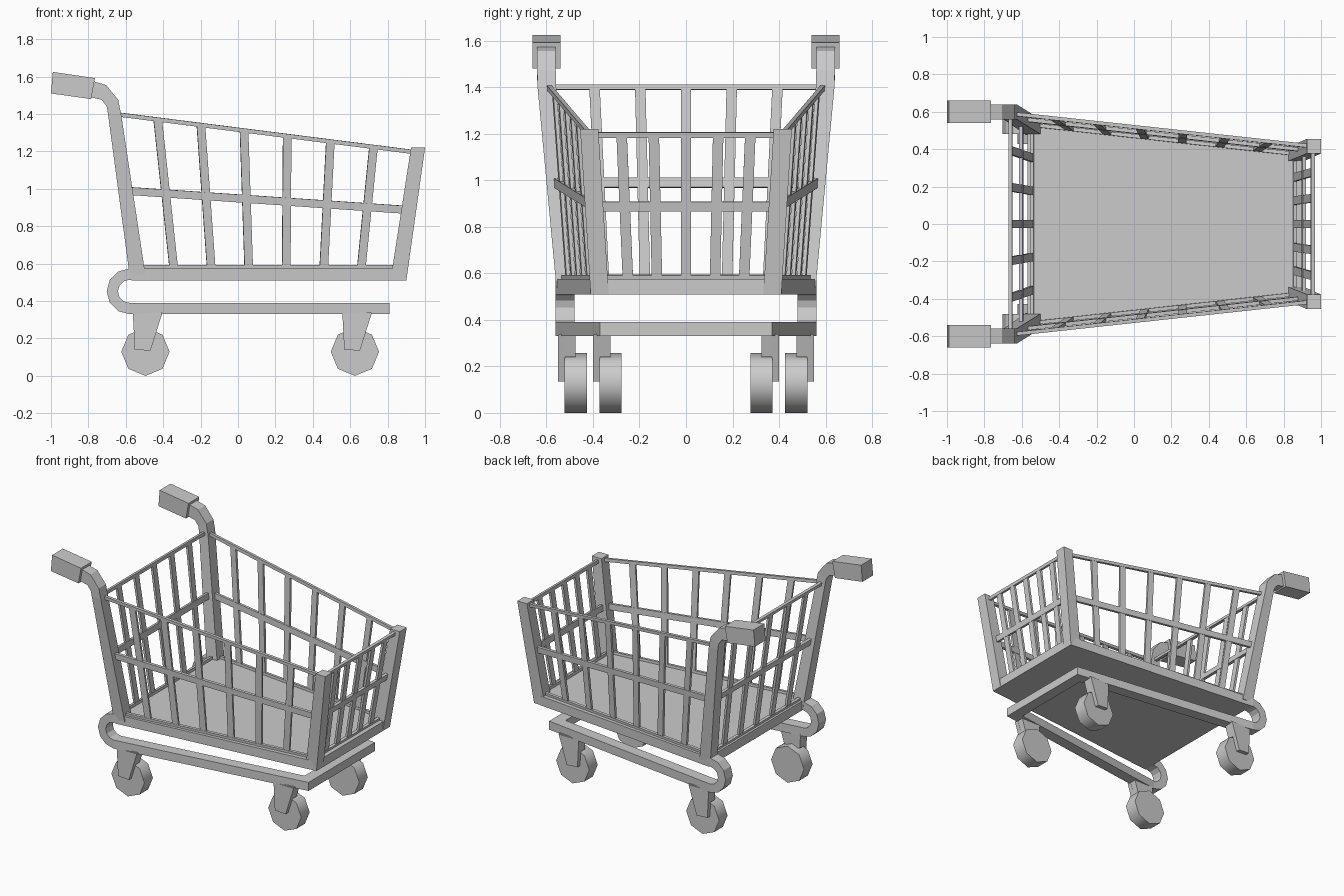
import bpy, bmesh, math
from mathutils import Vector

cube = bpy.data.objects.get("Cube")
if cube:
    bpy.data.objects.remove(cube, do_unlink=True)

# Single painted-metal colour
GREY = (0.6, 0.6, 0.6, 1)
metal = bpy.data.materials.new("grey_metal")
metal.use_nodes = True
metal.diffuse_color = GREY
metal.node_tree.nodes["Principled BSDF"].inputs["Base Color"].default_value = GREY


def finish(name, bm, mirror=True):
    bmesh.ops.recalc_face_normals(bm, faces=bm.faces)
    mesh = bpy.data.meshes.new(name)
    bm.to_mesh(mesh)
    bm.free()
    mesh.materials.append(metal)
    obj = bpy.data.objects.new(name, mesh)
    bpy.context.collection.objects.link(obj)
    if mirror:
        mod = obj.modifiers.new("mirror", 'MIRROR')
        mod.use_axis = (False, True, False)
    return obj


def loft(bm, sections):
    """Skin a row of four-cornered sections and cap both ends."""
    rings = [[bm.verts.new(p) for p in s] for s in sections]
    for a, b in zip(rings, rings[1:]):
        for i in range(4):
            j = (i + 1) % 4
            bm.faces.new((a[i], a[j], b[j], b[i]))
    bm.faces.new(rings[0])
    bm.faces.new(rings[-1][::-1])


def side_part(name, edge_a, edge_b, outer, inner, mirror=True):
    """Part drawn in side profile by two edges; outer and inner give its y."""
    bm = bmesh.new()
    loft(bm, [[(ax, outer(ax, az), az), (ax, inner(ax, az), az),
               (bx, inner(bx, bz), bz), (bx, outer(bx, bz), bz)]
              for (ax, az), (bx, bz) in zip(edge_a, edge_b)])
    return finish(name, bm, mirror)


def beam(bm, p, q, width, thick, normal):
    t = (q - p).normalized()
    b = t.cross(normal).normalized() * width / 2
    n = b.cross(t).normalized() * thick / 2
    loft(bm, [[c + b + n, c + b - n, c - b - n, c - b + n] for c in (p, q)])


def panel(name, bl, br, tl, tr, bays, mirror):
    """Wire panel: three rails and evenly spaced uprights."""
    bm = bmesh.new()
    normal = (br - bl).cross(tl - bl).normalized()
    for v, width in ((0, 0.025), (0.5, 0.042), (1, 0.022)):
        beam(bm, bl.lerp(tl, v), br.lerp(tr, v), width, 0.02, normal)
    for k in range(1, bays):
        beam(bm, bl.lerp(br, k / bays), tl.lerp(tr, k / bays), 0.045, 0.016, normal)
    return finish(name, bm, mirror)


# Basket floor
def tray_y(x, z):
    return 0.56 - 0.15 * (x + 0.57) / 1.47


side_part("basket_floor", [(-0.57, 0.575), (0.9, 0.575)], [(-0.57, 0.51), (0.9, 0.51)],
          tray_y, lambda x, z: -tray_y(x, z), mirror=False)


# Rear posts curving into the handle stems
def post_y(x, z):
    return 0.56 + 0.08 * (min(z, 1.42) - 0.57) / 0.85


side_part("rear_post",
          [(-0.495, 0.54), (-0.625, 1.4), (-0.64, 1.475), (-0.705, 1.555), (-0.79, 1.58)],
          [(-0.58, 0.54), (-0.695, 1.4), (-0.702, 1.44), (-0.728, 1.476), (-0.79, 1.49)],
          post_y, lambda x, z: post_y(x, z) - 0.08)

# Handle grips
side_part("handle_grip", [(-0.99, 1.625), (-0.765, 1.592)], [(-1.0, 1.51), (-0.785, 1.48)],
          lambda x, z: 0.66, lambda x, z: 0.54)


# Front posts
def front_y(x, z):
    return 0.41 + 0.045 * (z - 0.51) / 0.71


side_part("front_post", [(0.815, 0.51), (0.925, 1.22)], [(0.9, 0.51), (1.0, 1.22)],
          front_y, lambda x, z: front_y(x, z) - 0.078)

# Wire panels between the posts
rear_low, rear_high = Vector((-0.545, 0.53, 0.58)), Vector((-0.66, 0.59, 1.4))
front_low, front_high = Vector((0.86, 0.375, 0.58)), Vector((0.955, 0.415, 1.195))


def flip(p):
    return Vector((p.x, -p.y, p.z))


panel("side_wires", rear_low, front_low, rear_high, front_high, 7, True)
panel("rear_wires", rear_low, flip(rear_low), rear_high, flip(rear_high), 6, False)
panel("front_wires", front_low, flip(front_low), front_high, flip(front_high), 6, False)


# Lower rails with the U bend up to the basket
def rail_y(x, z):
    return 0.56 - 0.19 * max(0, x + 0.58) / 1.39


def bend(radius):
    arc = [math.radians(90 + 30 * i) for i in range(7)]
    return [(-0.58 + radius * math.cos(a), 0.452 + radius * math.sin(a)) for a in arc]


side_part("lower_rail",
          [(-0.55, 0.574)] + bend(0.122) + [(0.81, 0.33)],
          [(-0.55, 0.512)] + bend(0.062) + [(0.81, 0.39)],
          rail_y, lambda x, z: rail_y(x, z) - 0.08)

# Cross bar joining the lower rails
side_part("lower_cross_bar", [(0.73, 0.39), (0.81, 0.39)], [(0.73, 0.33), (0.81, 0.33)],
          rail_y, lambda x, z: -rail_y(x, z), mirror=False)

# Casters: bracket block, one-sided fork and eight-sided wheel
for label, cx, y in (("rear", -0.495, 0.55), ("front", 0.625, 0.4)):
    side_part(label + "_caster_block",
              [(cx - 0.067, 0.34), (cx - 0.062, 0.24)], [(cx + 0.09, 0.34), (cx + 0.06, 0.24)],
              lambda x, z: y - 0.005, lambda x, z: y - 0.075)
    side_part(label + "_caster_fork",
              [(cx - 0.067, 0.335), (cx - 0.057, 0.14)], [(cx + 0.09, 0.335), (cx + 0.027, 0.135)],
              lambda x, z: y, lambda x, z: y - 0.03)
    bm = bmesh.new()
    bmesh.ops.create_cone(bm, cap_ends=True, segments=8, radius1=0.129, radius2=0.129, depth=0.095)
    for v in bm.verts:
        v.co = (cx + v.co.x, y - 0.076 + v.co.z, 0.129 + v.co.y)
    wheel = finish(label + "_wheel", bm)
    bpy.ops.object.select_all(action='DESELECT')
    wheel.select_set(True)
    bpy.context.view_layer.objects.active = wheel
    bpy.ops.object.shade_smooth_by_angle(angle=math.radians(50))
